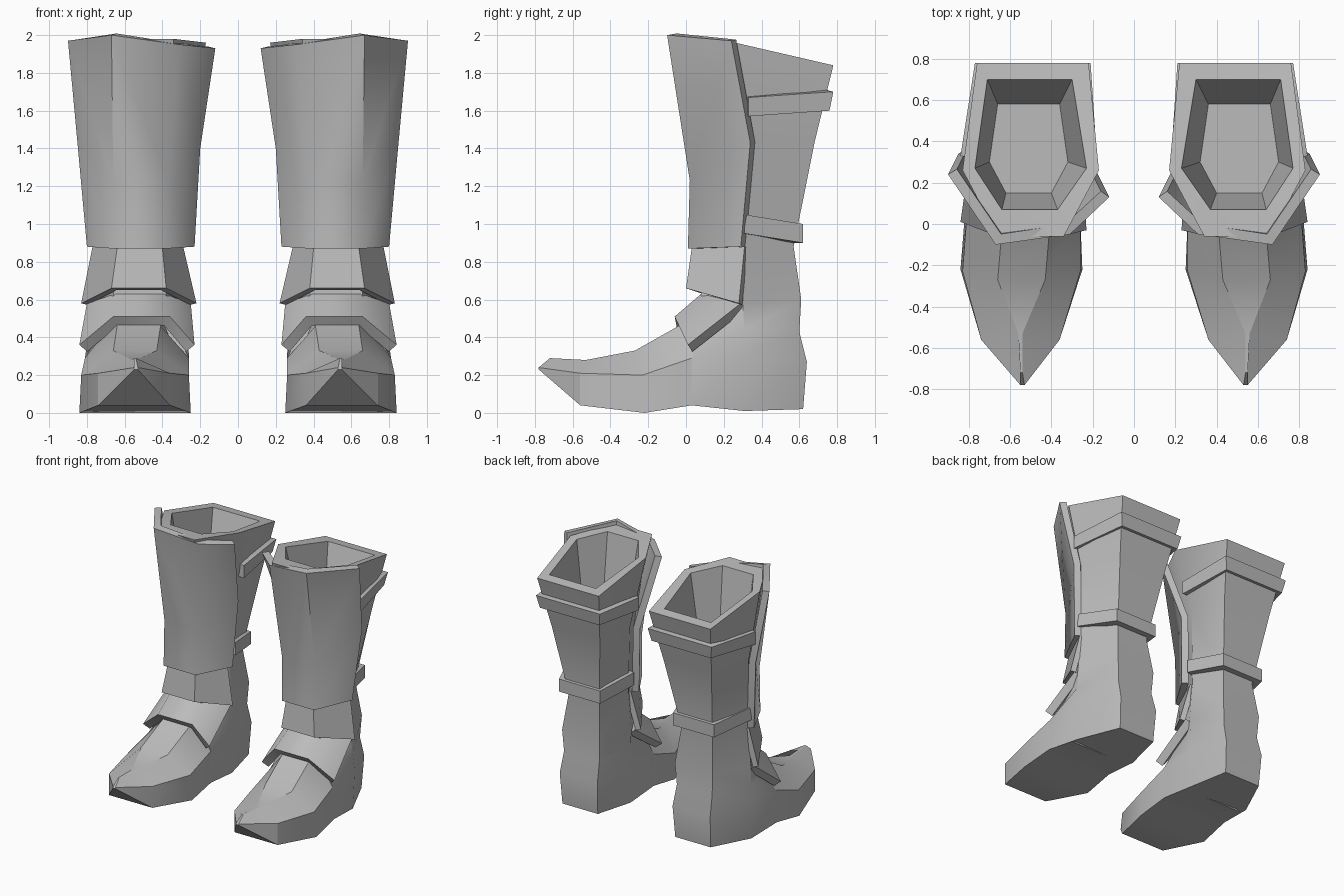
import bpy
import bmesh
import math

if "Cube" in bpy.data.objects:
    bpy.data.objects.remove(bpy.data.objects["Cube"], do_unlink=True)

grey = bpy.data.materials.new("plain_grey")
grey.use_nodes = True
grey.diffuse_color = (0.5, 0.5, 0.5, 1)
grey.node_tree.nodes["Principled BSDF"].inputs["Base Color"].default_value = (0.5, 0.5, 0.5, 1)


def finish(name, bm, smooth_angle, thickness=None):
    """Turn a bmesh of the left boot's part into a mirrored pair."""
    mesh = bpy.data.meshes.new(name)
    bm.to_mesh(mesh)
    bm.free()
    mesh.materials.append(grey)
    obj = bpy.data.objects.new(name, mesh)
    bpy.context.collection.objects.link(obj)
    bpy.ops.object.select_all(action="DESELECT")
    obj.select_set(True)
    bpy.context.view_layer.objects.active = obj
    if thickness:
        solid = obj.modifiers.new("thickness", "SOLIDIFY")
        solid.thickness = thickness
        solid.offset = -1
        solid.use_even_offset = True
        bpy.ops.object.modifier_apply(modifier=solid.name)
    mirror = obj.modifiers.new("other_boot", "MIRROR")
    mirror.use_mirror_merge = False
    bpy.ops.object.modifier_apply(modifier=mirror.name)
    bpy.ops.object.shade_smooth_by_angle(angle=math.radians(smooth_angle))
    return obj


def loft(name, rings, smooth_angle):
    """Closed hexagonal body; each ring is three (inner x, outer x, y, z) pairs."""
    bm = bmesh.new()
    loops = []
    for first, middle, last in rings:
        inner = [(p[0], p[2], p[3]) for p in (first, middle, last)]
        outer = [(p[1], p[2], p[3]) for p in (last, middle, first)]
        loops.append([bm.verts.new(co) for co in inner + outer])
    for low, high in zip(loops, loops[1:]):
        for i in range(len(low)):
            j = (i + 1) % len(low)
            bm.faces.new((low[i], low[j], high[j], high[i]))
    bm.faces.new(loops[0])
    bm.faces.new(loops[-1])
    bmesh.ops.recalc_face_normals(bm, faces=bm.faces)
    return finish(name, bm, smooth_angle)


def shell(name, rows, thickness):
    """Bent plate from rows of points, thickened towards the leg."""
    bm = bmesh.new()
    grid = [[bm.verts.new(co) for co in row] for row in rows]
    for upper, lower in zip(grid, grid[1:]):
        for i in range(len(upper) - 1):
            bm.faces.new((upper[i], upper[i + 1], lower[i + 1], lower[i]))
    return finish(name, bm, 62, thickness)


def strap(name, front, back, height, taper):
    """Band round the back; front and back are (inner x, outer x, y, z)."""
    def row(drop, pull):
        (fi, fo, fy, fz), (bi, bo, by, bz) = front, back
        return [(fi, fy, fz - drop), (bi + pull, by - pull, bz - drop),
                (bo - pull, by - pull, bz - drop), (fo, fy, fz - drop)]
    return shell(name, [row(0, 0), row(height, taper)], 0.05)


# Heel, ankle and calf, ending in the rim and the hollow opening
loft("boot_leg", [
    [(.34, .65, .62, .02), (.27, .79, .31, .01), (.26, .82, .03, .04)],
    [(.33, .66, .64, .27), (.26, .80, .32, .31), (.26, .81, .03, .29)],
    [(.34, .65, .60, .43), (.27, .79, .31, .44), (.32, .73, .05, .42)],
    [(.33, .66, .61, .60), (.27, .78, .30, .58), (.38, .66, .08, .58)],
    [(.36, .63, .57, .88), (.29, .76, .31, .88), (.39, .65, .08, .88)],
    [(.28, .70, .68, 1.43), (.24, .80, .36, 1.43), (.38, .64, .08, 1.43)],
    [(.22, .76, .78, 1.84), (.17, .83, .26, 1.96), (.34, .66, -.06, 1.98)],
    [(.30, .71, .70, 1.85), (.23, .77, .27, 1.95), (.37, .64, .07, 1.97)],
    [(.36, .66, .58, 1.50), (.32, .70, .30, 1.50), (.40, .62, .15, 1.50)],
], 35)

# Foot running forward to an upturned pointed toe
loft("boot_foot", [
    [(.27, .79, .25, .02), (.27, .79, .25, .30), (.41, .64, .15, .55)],
    [(.26, .82, .03, .04), (.26, .81, .03, .29), (.41, .64, -.04, .46)],
    [(.25, .84, -.22, .00), (.26, .83, -.23, .20), (.43, .66, -.27, .33)],
    [(.36, .74, -.56, .04), (.36, .74, -.56, .21), (.54, .56, -.53, .28)],
    [(.53, .55, -.78, .23), (.53, .55, -.78, .24), (.54, .55, -.72, .29)],
], 25)

# Armour plates, listed top row to bottom row, outer side to inner side
shell("shin_plate", [
    [(.90, .24, 1.97), (.67, -.10, 2.0), (.31, -.05, 1.95), (.12, .13, 1.93)],
    [(.85, .34, 1.43), (.66, .02, 1.23), (.37, .02, 1.23), (.20, .29, 1.40)],
    [(.80, .29, .88), (.66, .01, .87), (.38, .01, .87), (.23, .26, .88)],
], 0.05)
shell("ankle_plate", [
    [(.77, .31, .88), (.64, .03, .87), (.40, .03, .87), (.29, .28, .88)],
    [(.83, .28, .58), (.67, .00, .66), (.38, .00, .66), (.22, .25, .58)],
], 0.04)
shell("instep_plate", [
    [(.80, .29, .58), (.65, .08, .63), (.39, .08, .63), (.25, .28, .58)],
    [(.84, .01, .36), (.66, -.06, .51), (.36, -.06, .51), (.23, -.03, .36)],
], 0.06)

# Straps holding the shin plate
strap("upper_strap", (.18, .84, .33, 1.67), (.21, .77, .78, 1.70), .10, .02)
strap("lower_strap", (.24, .79, .31, 1.05), (.32, .68, .62, 1.00), .10, .00)
